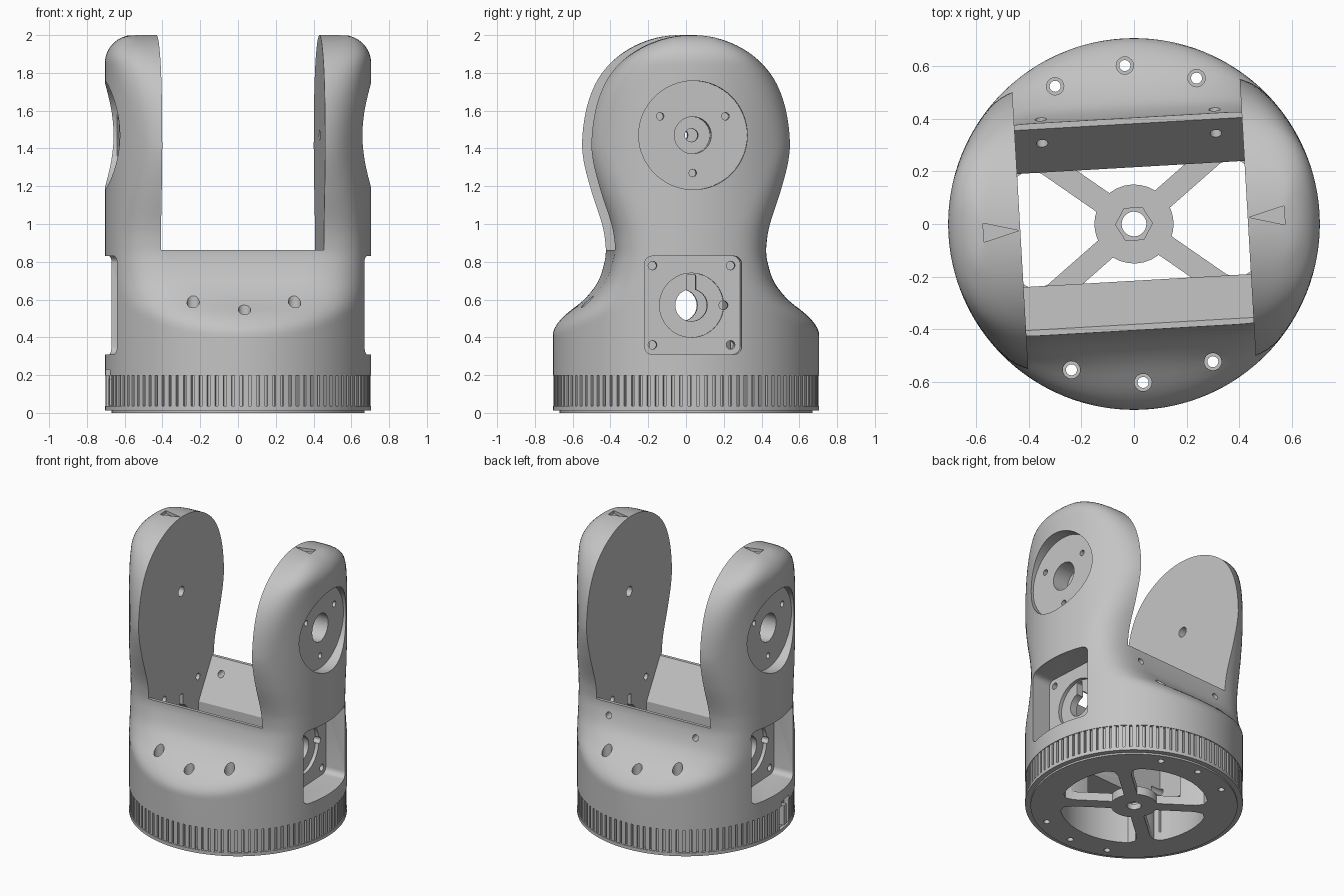
import bpy, bmesh
from math import sin, cos, pi, sqrt, radians, asin
from mathutils import Matrix

cube = bpy.data.objects.get("Cube")
if cube:
    bpy.data.objects.remove(cube, do_unlink=True)

TWIST = radians(3.3)
R = 0.705
scene_col = bpy.context.scene.collection

grey = bpy.data.materials.new("plain grey")
grey.use_nodes = True
grey.diffuse_color = (0.55, 0.55, 0.55, 1)
grey.node_tree.nodes["Principled BSDF"].inputs["Base Color"].default_value = (0.55, 0.55, 0.55, 1)

cutters = bpy.data.collections.new("cutters")
scene_col.children.link(cutters)


def to_object(bm, name, col):
    bmesh.ops.recalc_face_normals(bm, faces=bm.faces)
    mesh = bpy.data.meshes.new(name)
    bm.to_mesh(mesh)
    bm.free()
    mesh.materials.append(grey)
    ob = bpy.data.objects.new(name, mesh)
    col.objects.link(ob)
    return ob


def cutter(name, pts, axis, lo, hi):
    """Extrude a flat outline along an axis to make a cutting solid."""
    place = {"x": lambda a, b, d: (d, a, b),
             "y": lambda a, b, d: (a, d, b),
             "z": lambda a, b, d: (a, b, d)}[axis]
    bm = bmesh.new()
    low = [bm.verts.new(place(a, b, lo)) for a, b in pts]
    high = [bm.verts.new(place(a, b, hi)) for a, b in pts]
    bm.faces.new(low)
    bm.faces.new(high)
    n = len(pts)
    for i in range(n):
        j = (i + 1) % n
        bm.faces.new((low[i], low[j], high[j], high[i]))
    ob = to_object(bm, name, cutters)
    ob.hide_render = True


def circle(a, b, r, n=24):
    return [(a + r * cos(2 * pi * i / n), b + r * sin(2 * pi * i / n)) for i in range(n)]


def rounded_box(a, b, ha, hb, r):
    pts = []
    for q, (sa, sb) in enumerate(((1, 1), (-1, 1), (-1, -1), (1, -1))):
        for i in range(6):
            t = (q + i / 5) * pi / 2
            pts.append((a + sa * (ha - r) + r * cos(t), b + sb * (hb - r) + r * sin(t)))
    return pts


# Half depth of the body at each height: shoulder, waist and rounded head
PROFILE = [(.34, 1.08), (.40, .93), (.47, .77), (.52, .67), (.58, .56), (.63, .50), (.70, .445),
           (.80, .41), (.87, .403), (1.0, .425), (1.18, .49), (1.33, .537), (1.45, .55), (1.5, .55)]


def half_depth(z):
    if z >= 1.45:
        return max(0.01, sqrt(max(0, .55 ** 2 - (z - 1.45) ** 2)))
    if z <= PROFILE[1][0]:
        return 1.0
    i = max(k for k in range(1, len(PROFILE) - 2) if PROFILE[k][0] <= z)
    (za, a), (zb, b), (zc, c), (zd, d) = PROFILE[i - 1:i + 3]
    w = zc - zb
    t = (z - zb) / w
    m0, m1 = (c - a) / (zc - za) * w, (d - b) / (zd - zb) * w
    return ((2 * t**3 - 3 * t**2 + 1) * b + (t**3 - 2 * t**2 + t) * m0
            + (3 * t**2 - 2 * t**3) * c + (t**3 - t**2) * m1)


def smooth_min(a, b, k):
    return min(a, b) - max(k - abs(a - b), 0) ** 2 / (4 * k)


# Body: stacked sections of a cylinder squeezed to the profile
levels = [(0, .67), (.012, .67), (.012, R), (.036, R), (.036, .684), (.198, .684), (.198, R), (.4, R)]
levels += [(.4 + 1.05 * i / 44, R) for i in range(1, 45)]
for i in range(1, 29):
    z = 1.45 + .55 * sin(pi / 2 * i / 28)
    levels.append((z, R if z < 1.85 else R - .15 + sqrt(max(0, .15 ** 2 - (z - 1.85) ** 2))))
SEG = 128
bm = bmesh.new()
rings = []
for z, r in levels:
    h = half_depth(z)
    k = min(.1 + .1 * min(1, abs(z - 1.4) / .45), h)
    ring = []
    for i in range(SEG):
        u = 2 * pi * i / SEG
        y = r * sin(u)
        side = 1 if y >= 0 else -1
        ring.append(bm.verts.new((r * cos(u), side * smooth_min(abs(y), h, k), z)))
    rings.append(ring)
for lo, hi in zip(rings, rings[1:]):
    for i in range(SEG):
        j = (i + 1) % SEG
        bm.faces.new((lo[i], lo[j], hi[j], hi[i]))
bm.faces.new(rings[0])
bm.faces.new(rings[-1])
body = to_object(bm, "yoke_body", scene_col)

# Central slot between the arms, tapering into the lower cavity
half = [(1.0, 2.2), (1.0, .862), (.38, .862), (.215, .6), (.215, .06)]
cutter("slot", half + [(-a, b) for a, b in reversed(half)], "x", -.432, .432)

# Bearing recesses and motor pockets, the same on both sides
for s in (1, -1):
    def side_cut(name, pts, inner, outer):
        cutter(name, pts, "x", *sorted((s * inner, s * outer)))
    side_cut("bearing_recess", circle(0, 1.47, .288, 64), .625, .9)
    side_cut("bearing_bore", circle(0, 1.47, .098, 32), .5, .91)
    side_cut("axle_hole", circle(0, 1.47, .035), .35, .92)
    for i in range(3):
        t = pi / 6 + i * 2 * pi / 3
        side_cut("bearing_screw", circle(.2 * cos(t), 1.47 + .2 * sin(t), .02, 16), .55, .93)
    side_cut("motor_pocket", rounded_box(0, .57, .257, .26, .04), .51, .94)
    side_cut("motor_seat", circle(0, .57, .17, 48), .485, .95)
    side_cut("motor_hole", circle(0, .57, .085, 32), .35, .96)
    side_cut("key_slot", rounded_box(0, .65, .024, .083, .01), .34, .97)
    for a, b in ((-.207, .36), (.207, .36), (-.207, .78), (.207, .78), (.17 * s, .57)):
        side_cut("motor_screw", circle(a, b, .023, 16), .36, .98)
    # Pointer mark on top of each arm
    cutter("pointer_mark", [(s * .437, 0), (s * .572, -.036), (s * .572, .036)], "z", 1.978, 2.1)
    # Shoulder bolts
    for off in (-26.5, 0, 26.5):
        t = s * pi / 2 + radians(off)
        x, y = .602 * cos(t), .602 * sin(t)
        cutter("bolt_hole", circle(x, y, .021, 16), "z", -.1, .7)
        cutter("bolt_head", circle(x, y, .033, 20), "z", .47, .75)
    # Cross holes in the rear wall
    cutter("rear_hole", circle(s * .33, .775, .022, 16), "y", .2, .6)

# Four wedge openings in the base, leaving crossed ribs
for n in range(4):
    c = n * pi / 2
    w = radians(38 if n % 2 == 0 else 52)
    rib = .043
    inner = w - asin(rib / .15)
    edge = w - asin(rib / .4)
    outer = edge - radians(7)
    polar = [(.15, inner * (1 - i / 3)) for i in range(7)]
    polar += [(.4, -edge), (.455, -edge + radians(1.5))]
    polar += [(.48, outer * (i / 5 - 1)) for i in range(11)]
    polar += [(.455, edge - radians(1.5)), (.4, edge)]
    cutter("base_opening", [(r * cos(c + t), r * sin(c + t)) for r, t in polar], "z", -.12, .26)
cutter("hub_hole", circle(0, 0, .047), "z", -.13, .3)
cutter("hub_nut_seat", circle(0, 0, .07, 6), "z", .04, .31)

# Latch notch at the edge of the grip ring
LATCH = radians(188)
bm = bmesh.new()
turn = Matrix.Rotation(LATCH, 4, "Z")
bmesh.ops.create_cube(bm, size=1, matrix=turn @ Matrix.Translation((.7, 0, .135))
                      @ Matrix.Diagonal((.07, .12, .19, 1)))
to_object(bm, "latch_notch", cutters).hide_render = True

# Carve every opening out of the body in one pass
mod = body.modifiers.new("openings", "BOOLEAN")
mod.operation = "DIFFERENCE"
mod.solver = "EXACT"
mod.operand_type = "COLLECTION"
mod.collection = cutters
bpy.context.view_layer.update()
carved = bpy.data.meshes.new_from_object(body.evaluated_get(bpy.context.evaluated_depsgraph_get()))
body.modifiers.clear()
body.data = carved
carved.materials.clear()
carved.materials.append(grey)
for poly in carved.polygons:
    poly.material_index = 0
for ob in list(cutters.objects):
    bpy.data.objects.remove(ob, do_unlink=True)
bpy.data.collections.remove(cutters)

# Ribs of the grip ring
bm = bmesh.new()
TEETH = 100
for i in range(TEETH):
    t = 2 * pi * i / TEETH
    if abs(t - LATCH) < .11:
        continue
    bmesh.ops.create_cube(bm, size=1, matrix=Matrix.Rotation(t, 4, "Z")
                          @ Matrix.Translation((.69, 0, .117)) @ Matrix.Diagonal((.022, .029, .166, 1)))
ribs = to_object(bm, "grip_ribs", scene_col)

# Small latch bar standing in the notch
bm = bmesh.new()
bmesh.ops.create_cube(bm, size=1, matrix=turn @ Matrix.Translation((.678, .01, .11))
                      @ Matrix.Diagonal((.04, .035, .14, 1)))
latch = to_object(bm, "latch_bar", scene_col)

for ob in (body, ribs, latch):
    ob.rotation_euler.z = TWIST

for ob in bpy.context.selected_objects:
    ob.select_set(False)
body.select_set(True)
bpy.context.view_layer.objects.active = body
bpy.ops.object.shade_smooth_by_angle(angle=radians(30))
